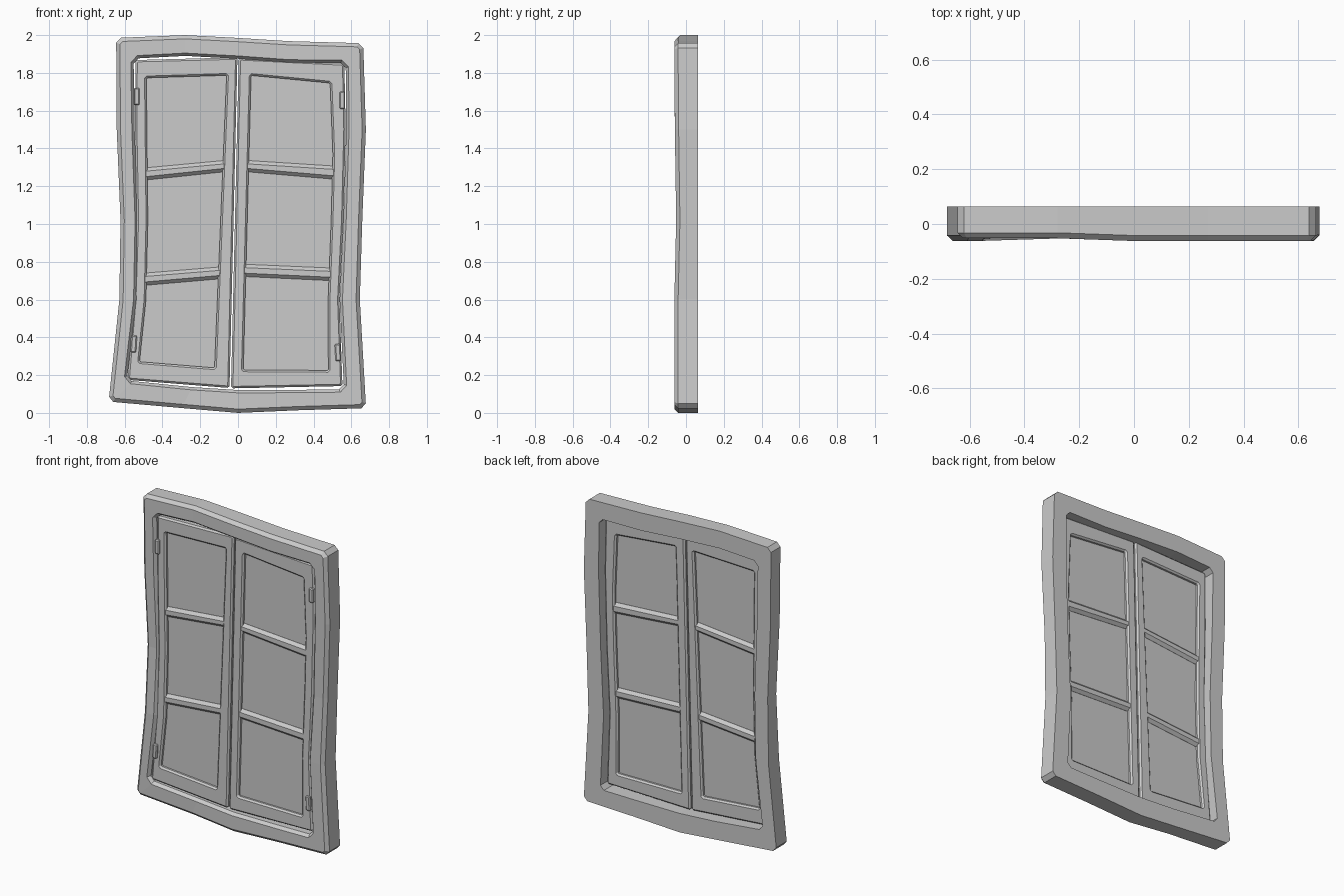
import bpy, bmesh, math
from mathutils import Vector

if "Cube" in bpy.data.objects:
    bpy.data.objects.remove(bpy.data.objects["Cube"])


def make(name, verts, faces):
    bm = bmesh.new()
    vs = [bm.verts.new(v) for v in verts]
    for f in faces:
        bm.faces.new([vs[i] for i in f])
    bmesh.ops.recalc_face_normals(bm, faces=bm.faces)
    me = bpy.data.meshes.new(name)
    bm.to_mesh(me)
    bm.free()
    ob = bpy.data.objects.new(name, me)
    bpy.context.collection.objects.link(ob)
    return ob


def cut_corners(loop, c):
    """Chamfer the four sharp corners of an outline."""
    out = []
    for i, p in enumerate(loop):
        p = Vector(p)
        a = Vector(loop[i - 1]) - p
        b = Vector(loop[(i + 1) % len(loop)]) - p
        if a.angle(b) < math.radians(130):
            out += [p + a.normalized() * c, p + b.normalized() * c]
        else:
            out.append(p)
    return out


def inset(loop, d):
    """Move a clockwise outline inward by d with mitred corners."""
    out = []
    for i, p in enumerate(loop):
        e1 = (p - loop[i - 1]).normalized()
        e2 = (loop[(i + 1) % len(loop)] - p).normalized()
        n1, n2 = Vector((e1.y, -e1.x)), Vector((e2.y, -e2.x))
        out.append(p + (n1 + n2) * (d / (1 + n1.dot(n2))))
    return out


def ring(name, sections):
    """Join a closed stack of outlines; each is (points, y or y function)."""
    n, m = len(sections[0][0]), len(sections)
    verts = [(p.x, y(p.x, p.y) if callable(y) else y, p.y)
             for loop, y in sections for p in loop]
    faces = [(s * n + i, s * n + (i + 1) % n,
              (s + 1) % m * n + (i + 1) % n, (s + 1) % m * n + i)
             for s in range(m) for i in range(n)]
    return make(name, verts, faces)


def prism(name, a, b):
    """Closed solid between two matching polygons of 3D points."""
    n = len(a)
    faces = [tuple(range(n)), tuple(range(n, 2 * n))]
    faces += [(i, (i + 1) % n, n + (i + 1) % n, n + i) for i in range(n)]
    return make(name, a + b, faces)


# Outer frame with uneven, hand-cut front
def front(x, z):
    y = -0.062 + 0.012 * math.exp(-((z - 1.15) / 0.3) ** 2)
    if x < -0.2 and not (z < 0.7 and x < -0.5):
        y += 0.01
    return y


def front_edge(x, z):
    return front(x, z) + 0.02


outer = cut_corners([(-.645, 1.985), (-.28, 2.0), (0, 1.985), (.27, 1.968), (.663, 1.957),
                     (.677, 1.5), (.658, 1.02), (.645, .6), (.678, .025),
                     (.32, .014), (0, .0), (-.29, .025), (-.685, .06),
                     (-.628, .6), (-.622, 1.02), (-.642, 1.5)], 0.025)
inner = cut_corners([(-.568, 1.89), (-.28, 1.905), (0, 1.89), (.27, 1.87), (.585, 1.867),
                     (.588, 1.5), (.573, 1.02), (.553, .6), (.577, .11),
                     (.32, .107), (0, .106), (-.25, .122), (-.605, .158),
                     (-.553, .6), (-.545, 1.02), (-.562, 1.5)], 0.035)
wall = inset(inner, 0.015)
BACK = 0.064
ring("window_frame", [(outer, BACK), (outer, front_edge), (inset(outer, .02), front),
                      (inner, front), (wall, front_edge), (wall, BACK)])

# Two casement sashes, each with a pane
sashes = {
    "left": ([(-.543, 1.868), (-.003, 1.882), (-.045, .132), (-.585, .175),
              (-.55, .6), (-.536, 1.02), (-.545, 1.5)],
             [(-.495, 1.783), (-.05, 1.797), (-.115, .228), (-.532, .262),
              (-.497, .6), (-.487, 1.02), (-.492, 1.5)]),
    "right": ([(.004, 1.878), (.563, 1.85), (.57, 1.5), (.558, 1.02),
               (.537, .6), (.553, .142), (-.037, .13)],
              [(.06, 1.797), (.497, 1.755), (.512, 1.37), (.503, 1.02),
               (.487, .6), (.488, .215), (.018, .218)]),
}
YF, YB, C = -0.042, 0.012, 0.01
for side, (o, i) in sashes.items():
    o, i = cut_corners(o, .01), cut_corners(i, .012)
    oi, ii = inset(o, C), inset(i, C)
    ring(side + "_sash", [(o, YB - C), (o, YF + C), (oi, YF), (i, YF),
                          (ii, YF + C), (ii, YB - C), (i, YB), (oi, YB)])
    pane = inset(i, -.008)
    prism(side + "_pane", [(p.x, -.020, p.y) for p in pane],
          [(p.x, -.010, p.y) for p in pane])


# Chamfered glazing bars: x, bottom z, top z at each end
def section(x, lo, hi):
    mid, d, c = -.015, .024, .018
    return [(x, mid - d, lo + c), (x, mid - d, hi - c), (x, mid - d + c, hi), (x, mid + d - c, hi),
            (x, mid + d, hi - c), (x, mid + d, lo + c), (x, mid + d - c, lo), (x, mid - d + c, lo)]


for name, a, b in [("left_upper_bar", (-.495, 1.232, 1.297), (-.065, 1.277, 1.337)),
                   ("left_lower_bar", (-.495, .675, .74), (-.09, .71, .773)),
                   ("right_upper_bar", (.04, 1.277, 1.337), (.51, 1.237, 1.307)),
                   ("right_lower_bar", (.03, .722, .787), (.495, .70, .767))]:
    prism(name, section(*a), section(*b))

# Hinges: small chamfered plates tilted with the sash edge
for name, x, z, tilt in [("left_upper_hinge", -.536, 1.675, 0), ("left_lower_hinge", -.552, .365, .06),
                         ("right_upper_hinge", .552, 1.655, 0), ("right_lower_hinge", .529, .32, -.06)]:
    bpy.ops.mesh.primitive_cube_add(size=1, location=(x, -.038, z), rotation=(0, tilt, 0))
    ob = bpy.context.object
    ob.name = name
    ob.scale = (.03, .034, .092)
    bpy.ops.object.transform_apply(location=False, rotation=False, scale=True)
    bev = ob.modifiers.new("chamfer", 'BEVEL')
    bev.width, bev.segments = .006, 1
